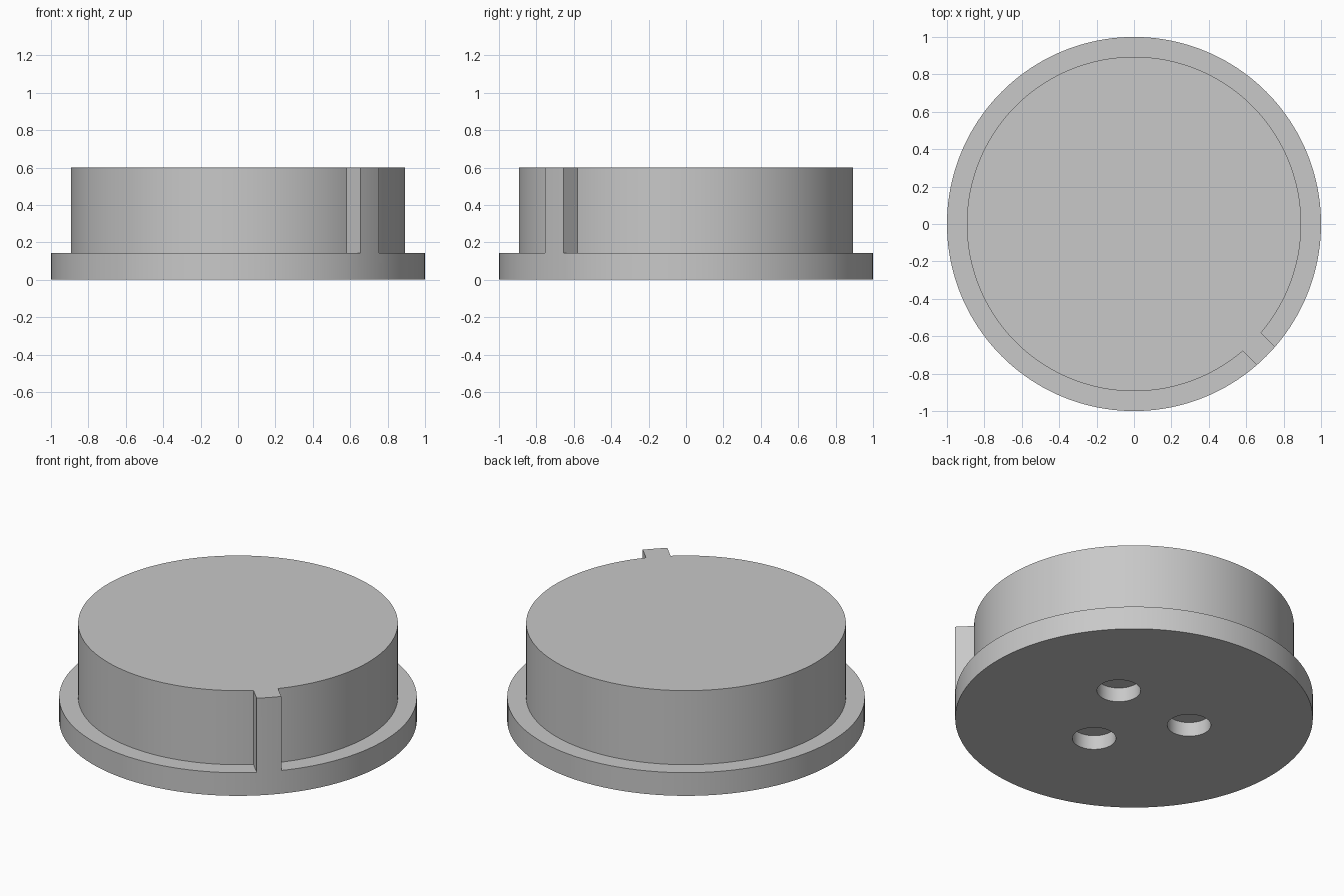
import bpy, bmesh
from math import sin, cos, radians, asin

if "Cube" in bpy.data.objects:
    bpy.data.objects.remove(bpy.data.objects["Cube"], do_unlink=True)

FLANGE_R, DRUM_R = 1.0, 0.894
FLANGE_H, TOTAL_H = 0.143, 0.6
SEGMENTS, KEY_STEPS = 180, 2          # the key spans two steps either side
KEY_ANGLE = radians(-45)
STEP = radians(360 / SEGMENTS)
HOLE_R, HOLE_DEPTH, HOLE_RING = 0.122, 0.088, 0.318

grey = bpy.data.materials.new("light grey")
grey.use_nodes = True
colour = (0.58, 0.58, 0.58, 1)
grey.diffuse_color = colour
grey.node_tree.nodes["Principled BSDF"].inputs["Base Color"].default_value = colour


def make_object(name, bm):
    bmesh.ops.recalc_face_normals(bm, faces=bm.faces)
    mesh = bpy.data.meshes.new(name)
    bm.to_mesh(mesh)
    bm.free()
    obj = bpy.data.objects.new(name, mesh)
    bpy.context.collection.objects.link(obj)
    mesh.materials.append(grey)
    return obj


def ring_vert(bm, radius, angle, z):
    return bm.verts.new((radius * cos(angle), radius * sin(angle), z))


bm = bmesh.new()
order = range(-KEY_STEPS, SEGMENTS - KEY_STEPS)
angles = {i: KEY_ANGLE + i * STEP for i in order}

# Flange: bottom disc and outer wall
low = {i: ring_vert(bm, FLANGE_R, angles[i], 0) for i in order}
rim = {i: ring_vert(bm, FLANGE_R, angles[i], FLANGE_H) for i in order}
bm.faces.new([low[i] for i in order])
for i in order:
    j = i + 1 if i + 1 in rim else -KEY_STEPS
    bm.faces.new((low[i], low[j], rim[j], rim[i]))

# Drum outline, with square corners where the key's parallel sides meet it
corner = asin(FLANGE_R * sin(KEY_STEPS * STEP) / DRUM_R)
last = SEGMENTS - KEY_STEPS
inner = [ring_vert(bm, DRUM_R, KEY_ANGLE + corner, FLANGE_H)]
inner += [ring_vert(bm, DRUM_R, angles[i], FLANGE_H) for i in range(KEY_STEPS + 1, last)]
inner.append(ring_vert(bm, DRUM_R, KEY_ANGLE - corner, FLANGE_H))

# Ledge around the drum, interrupted by the key
outer = [rim[i] for i in range(KEY_STEPS, last)] + [rim[-KEY_STEPS]]
for k in range(len(inner) - 1):
    bm.faces.new((outer[k], outer[k + 1], inner[k + 1], inner[k]))

# Drum and key rise together to the flat top
outline = [rim[i] for i in range(-KEY_STEPS, KEY_STEPS + 1)] + inner
top = [bm.verts.new((v.co.x, v.co.y, TOTAL_H)) for v in outline]
for k in range(len(outline)):
    n = (k + 1) % len(outline)
    bm.faces.new((outline[k], outline[n], top[n], top[k]))
bm.faces.new(top)
cap = make_object("keyed_cap", bm)

# Three blind holes in the underside
bm = bmesh.new()
for n in range(3):
    a = radians(34.5 + 120 * n)
    made = bmesh.ops.create_cone(bm, cap_ends=True, segments=64, radius1=HOLE_R,
                                 radius2=HOLE_R, depth=2 * HOLE_DEPTH)
    bmesh.ops.translate(bm, verts=made["verts"],
                        vec=(HOLE_RING * cos(a), HOLE_RING * sin(a), 0))
cutter = make_object("hole_cutter", bm)
cutter.hide_render = True

cut = cap.modifiers.new("holes", "BOOLEAN")
cut.operation = "DIFFERENCE"
cut.solver = "EXACT"
cut.object = cutter

bpy.ops.object.select_all(action="DESELECT")
bpy.context.view_layer.objects.active = cap
cap.select_set(True)
bpy.ops.object.modifier_apply(modifier=cut.name)
bpy.data.objects.remove(cutter, do_unlink=True)
bpy.ops.object.shade_smooth_by_angle(angle=radians(30))
